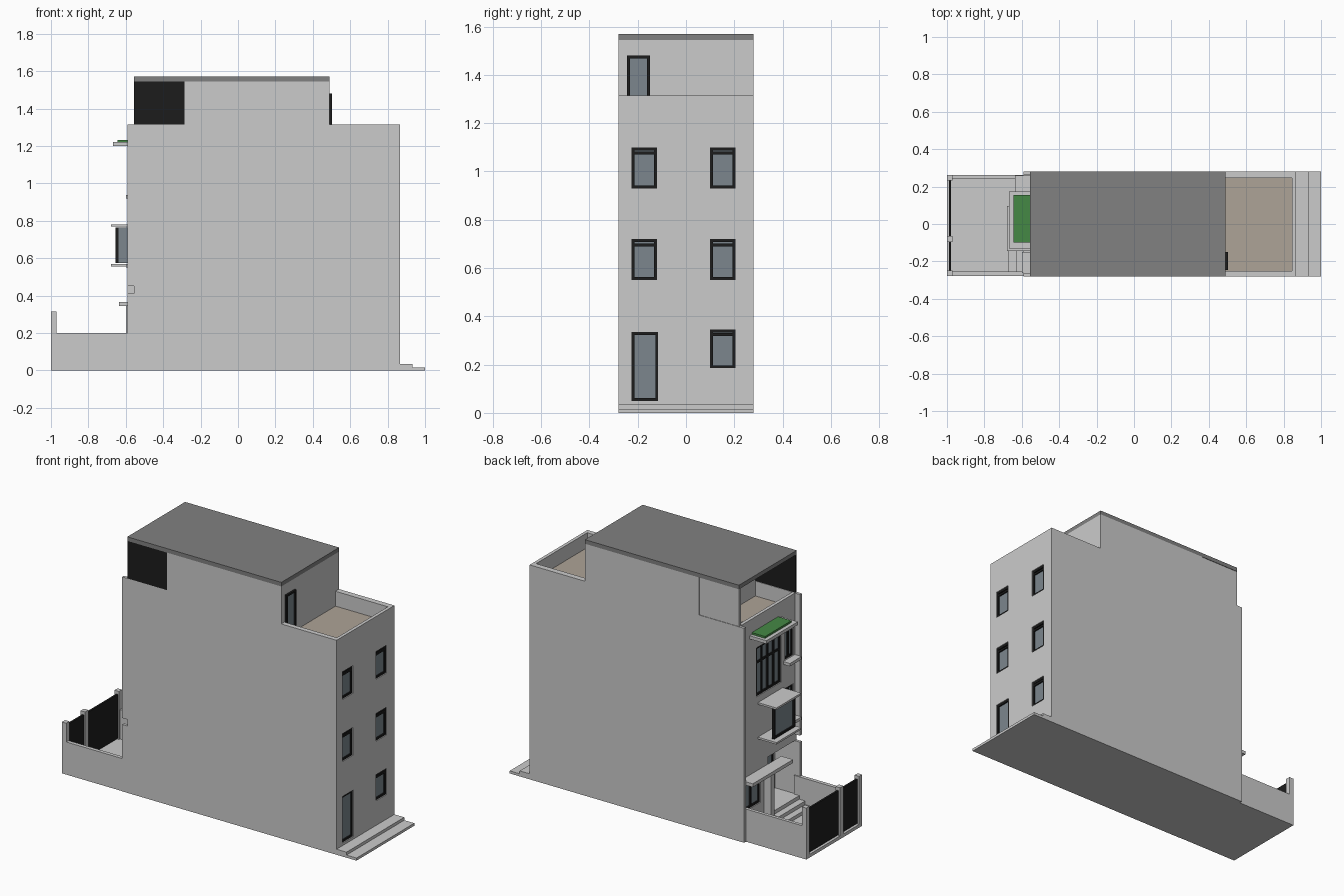
import bpy, bmesh
from mathutils import Matrix, Vector

if "Cube" in bpy.data.objects:
    bpy.data.objects.remove(bpy.data.objects["Cube"])


def material(name, rgb):
    m = bpy.data.materials.new(name)
    m.diffuse_color = (*rgb, 1)
    m.use_nodes = True
    m.node_tree.nodes["Principled BSDF"].inputs["Base Color"].default_value = m.diffuse_color
    return m


BLACK = material("black_metal", (0.012, 0.012, 0.012))
GLASS = material("glass", (0.2, 0.24, 0.27))
ROOF = material("roof_grey", (0.22, 0.22, 0.22))
TILE = material("terrace_tile", (0.42, 0.37, 0.31))
GREEN = material("planting", (0.06, 0.25, 0.06))


def boxes(name, items, mat=None):
    """One object made of boxes given as (x0, x1, y0, y1, z0, z1)."""
    bm = bmesh.new()
    for x0, x1, y0, y1, z0, z1 in items:
        mid = Vector((x0 + x1, y0 + y1, z0 + z1)) / 2
        size = (x1 - x0, y1 - y0, z1 - z0, 1)
        bmesh.ops.create_cube(bm, size=1, matrix=Matrix.Translation(mid) @ Matrix.Diagonal(size))
    me = bpy.data.meshes.new(name)
    bm.to_mesh(me)
    bm.free()
    ob = bpy.data.objects.new(name, me)
    bpy.context.collection.objects.link(ob)
    if mat:
        me.materials.append(mat)
    return ob


def cut(ob, items):
    cutter = boxes("cutter", items)
    cutter.hide_render = True
    mod = ob.modifiers.new("cut", 'BOOLEAN')
    mod.operation = 'DIFFERENCE'
    mod.solver = 'EXACT'
    mod.object = cutter
    bpy.context.view_layer.objects.active = ob
    bpy.ops.object.modifier_apply(modifier="cut")
    bpy.data.objects.remove(cutter)


def window(name, x, out, y0, y1, z0, z1, panes=1, transom=0.0):
    """Framed glazing in a plane of constant x; out is the facing sign."""
    t = 0.012
    xs = sorted((x, x + out * 0.014))
    bars = [(*xs, y0, y1, z0, z0 + t), (*xs, y0, y1, z1 - t, z1)]
    for i in range(panes + 1):
        y = y0 + (y1 - y0 - t) * i / panes
        bars.append((*xs, y, y + t, z0 + t, z1 - t))
    if transom:
        bars.append((*xs, y0 + t, y1 - t, z1 - transom - t, z1 - transom))
    boxes(name + "_frame", bars, BLACK)
    gx = sorted((x, x + out * 0.006))
    boxes(name + "_glass", [(*gx, y0 + t, y1 - t, z0 + t, z1 - t)], GLASS)


# Openings: (name, y0, y1, z0, z1, panes, transom)
rear = [("rear_door", -0.225, -0.115, 0.05, 0.335, 1, 0)]
rear.append(("rear_ground_window", 0.1, 0.205, 0.185, 0.345, 1, 0.015))
for floor, z in (("middle", 0.55), ("upper", 0.93)):
    rear.append((f"rear_{floor}_window_a", -0.225, -0.12, z, z + 0.17, 1, 0.018))
    rear.append((f"rear_{floor}_window_b", 0.1, 0.205, z, z + 0.17, 1, 0.018))
street = [
    ("balcony_door", -0.13, 0.11, 0.82, 1.12, 4, 0.09),
    ("street_upper_window", -0.25, -0.165, 0.94, 1.12, 2, 0),
    ("street_middle_window", -0.25, -0.165, 0.57, 0.765, 2, 0),
    ("street_ground_window", 0.07, 0.24, 0.16, 0.33, 2, 0),
]

# Main block with terraces, entrance recess and window reveals cut out
XF, XR, Y = -0.555, 0.865, 0.28
body = boxes("main_block", [(XF, XR, -Y, Y, 0, 1.315)])
cuts = [(0.49, 0.845, -0.25, 0.245, 1.22, 1.4),
        (XF + 0.02, -0.285, -0.265, 0.265, 1.22, 1.4),
        (XF - 0.1, -0.42, -0.262, 0.0, 0.085, 0.41)]
cuts += [(XR - 0.02, XR + 0.1, *w[1:5]) for w in rear]
cuts += [(XF - 0.1, XF + 0.02, *w[1:5]) for w in street]
cut(body, cuts)
for n, y0, y1, z0, z1, p, tr in rear:
    window(n, XR - 0.02, 1, y0, y1, z0, z1, p, tr)
for n, y0, y1, z0, z1, p, tr in street:
    window(n, XF + 0.02, -1, y0, y1, z0, z1, p, tr)
window("entrance_door", -0.42, -1, -0.23, -0.04, 0.085, 0.38, 2)

# Terrace floors
boxes("terrace_tiles", [(0.49, 0.845, -0.25, 0.245, 1.22, 1.224),
                        (XF + 0.02, -0.285, -0.265, 0.265, 1.22, 1.224)], TILE)

# Penthouse, side wall, screen and roof
boxes("penthouse", [(-0.285, 0.49, -Y, Y, 1.315, 1.545)])
boxes("loggia_side_wall", [(XF, -0.285, 0.262, Y - 0.003, 1.315, 1.545)])
boxes("loggia_screen", [(XF, -0.285, -Y, -0.268, 1.315, 1.545)], BLACK)
boxes("roof_slab", [(XF, 0.49, -Y, Y, 1.545, 1.57)], ROOF)
boxes("loggia_bench", [(XF + 0.02, XF + 0.07, 0.15, 0.262, 1.224, 1.28)], ROOF)
window("terrace_door", 0.488, 1, -0.245, -0.15, 1.224, 1.48)

# Street side fins
boxes("side_fins", [(-0.59, XF, 0.262, Y, 0, 1.315),
                    (-0.59, XF, -Y, -0.262, 0, 0.41),
                    (-0.59, XF, -Y, -0.262, 0.45, 1.315)])

# Bay with balcony on top
bay = boxes("bay_balcony", [(-0.655, XF, -0.125, 0.17, 0.445, 0.9)])
cut(bay, [(-0.635, XF + 0.1, -0.105, 0.15, 0.82, 1.0),
          (-0.8, -0.64, -0.2, 0.08, 0.575, 0.765),
          (-0.64, -0.57, -0.2, -0.11, 0.575, 0.765)])
window("bay_window", -0.64, -1, -0.125, 0.08, 0.575, 0.765, 1)
boxes("bay_side_frame", [(-0.654, -0.642, -0.125, -0.11, 0.575, 0.765),
                         (-0.585, -0.57, -0.125, -0.11, 0.575, 0.765)], BLACK)
boxes("bay_side_glass", [(-0.642, -0.585, -0.118, -0.11, 0.575, 0.765)], GLASS)
boxes("bay_window_ledges", [(-0.68, XF, -0.145, 0.095, z, z + 0.012)
                            for z in (0.556, 0.768)])
boxes("window_sills", [(-0.6, XF, -0.262, -0.15, z, z + 0.018)
                       for z in (0.55, 0.92)])

# Planter above the balcony
boxes("planter_slab", [(-0.668, XF, -0.13, 0.175, 1.2, 1.22)])
boxes("planter_grass", [(-0.645, XF, -0.1, 0.155, 1.22, 1.232)], GREEN)

# Entrance canopy, pier and steps
boxes("canopy", [(-0.635, XF, -0.13, 0.26, 0.345, 0.366)])
boxes("entrance_pier", [(-0.6, XF, 0.0, 0.035, 0.02, 0.345)])
boxes("entrance_steps", [(-0.59 - 0.04 * i, XF, -0.255, 0.0, 0.02, 0.085 - 0.022 * i)
                         for i in range(3)])

# Front yard with low walls, posts and gates
boxes("yard_floor", [(-1, XF, -0.275, 0.26, 0, 0.02)])
boxes("yard_walls", [(-1, XF, -0.278, -0.255, 0, 0.2),
                     (-1, XF, 0.242, 0.262, 0, 0.2)])
boxes("gate_posts", [(-1, -0.97, y, y + w, 0, 0.315)
                     for y, w in ((-0.278, 0.075 - 0.045), (-0.097, 0.032), (0.232, 0.03))])
boxes("gates", [(-0.99, -0.978, -0.25, -0.097, 0.025, 0.295),
                (-0.99, -0.978, -0.065, 0.232, 0.025, 0.295)], BLACK)

# Rear steps
boxes("rear_steps", [(XR, 1, -Y, Y, 0, 0.016), (XR, 0.932, -Y, Y, 0.016, 0.034)])
